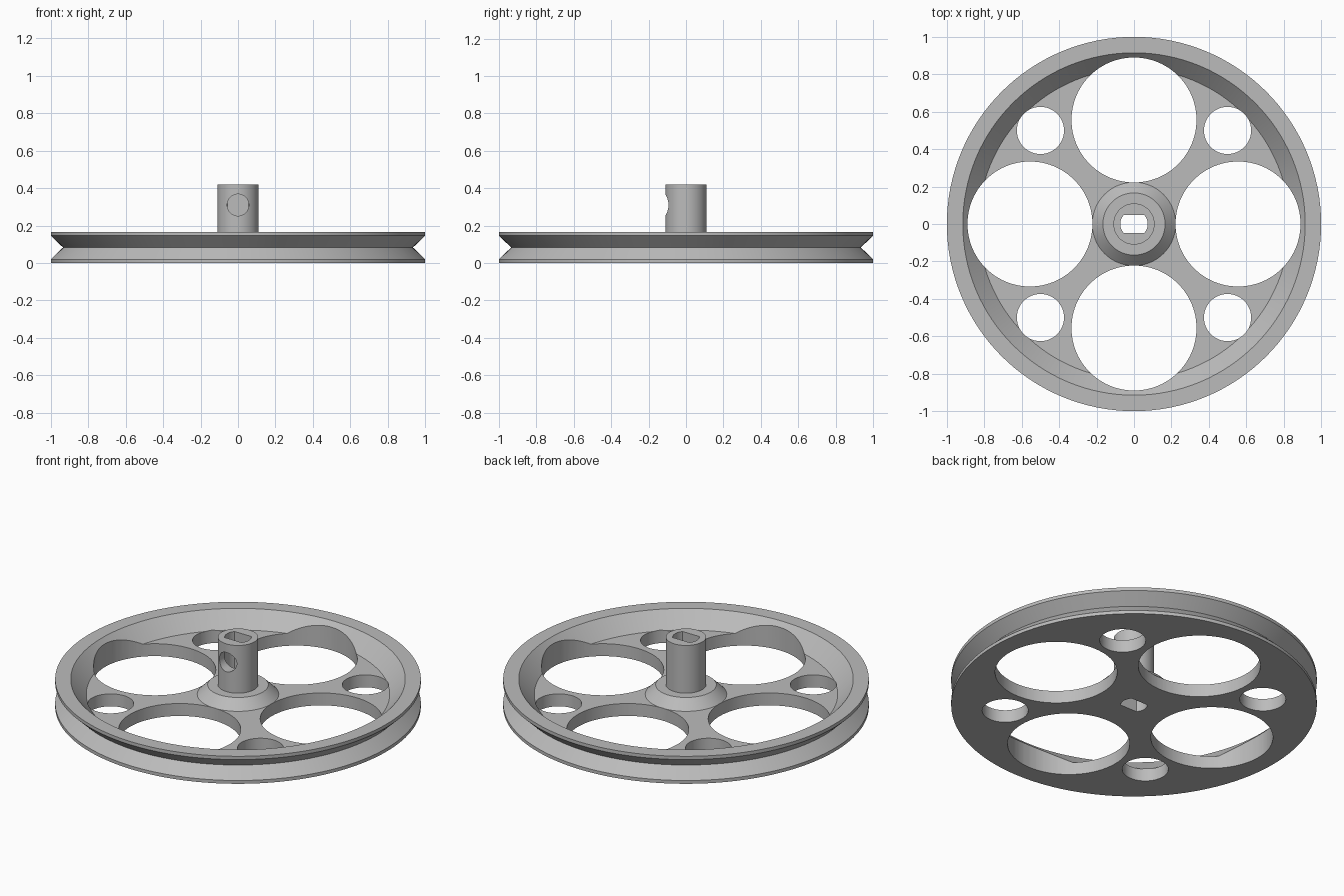
import bpy, bmesh, math
from math import cos, sin, pi

if "Cube" in bpy.data.objects:
    bpy.data.objects.remove(bpy.data.objects["Cube"], do_unlink=True)

grey = bpy.data.materials.new("light grey")
grey.use_nodes = True
colour = (0.5, 0.5, 0.5, 1)
grey.diffuse_color = colour
grey.node_tree.nodes["Principled BSDF"].inputs["Base Color"].default_value = colour


def make_object(name, bm):
    bmesh.ops.recalc_face_normals(bm, faces=bm.faces)
    mesh = bpy.data.meshes.new(name)
    bm.to_mesh(mesh)
    bm.free()
    mesh.materials.append(grey)
    obj = bpy.data.objects.new(name, mesh)
    bpy.context.collection.objects.link(obj)
    return obj


def lathe(name, profile, steps):
    """Revolve a profile that starts and ends on the z axis."""
    bm = bmesh.new()
    verts = [bm.verts.new((r, 0, z)) for r, z in profile]
    edges = [bm.edges.new(pair) for pair in zip(verts, verts[1:])]
    bmesh.ops.spin(bm, geom=verts + edges, cent=(0, 0, 0), axis=(0, 0, 1),
                   angle=2 * pi, steps=steps, use_merge=True)
    bmesh.ops.remove_doubles(bm, verts=bm.verts, dist=1e-5)
    return make_object(name, bm)


def prism(name, outline, low, high):
    """Extrude an outline straight up."""
    bm = bmesh.new()
    base = bm.faces.new([bm.verts.new((x, y, low)) for x, y in outline])
    top = bmesh.ops.extrude_face_region(bm, geom=[base])["geom"]
    bmesh.ops.translate(bm, vec=(0, 0, high - low),
                        verts=[v for v in top if isinstance(v, bmesh.types.BMVert)])
    return make_object(name, bm)


def circle(radius, steps, cx=0, cy=0):
    return [(cx + radius * cos(2 * pi * i / steps), cy + radius * sin(2 * pi * i / steps))
            for i in range(steps)]


def cut(target, cutter):
    mod = target.modifiers.new("cut", "BOOLEAN")
    mod.operation, mod.solver, mod.object = "DIFFERENCE", "EXACT", cutter
    bpy.context.view_layer.objects.active = target
    bpy.ops.object.modifier_apply(modifier=mod.name)
    bpy.data.objects.remove(cutter, do_unlink=True)


# Grooved rim, thin web, flared hub and post in one turned body
wheel = lathe("pulley_wheel", [
    (0, 0), (1, 0), (1, 0.02), (0.935, 0.083), (1, 0.146), (1, 0.166),
    (0.915, 0.166), (0.83, 0.075), (0.223, 0.075), (0.166, 0.132),
    (0.11, 0.132), (0.11, 0.42), (0, 0.42)], 128)

# Four large lightening holes, with four small ones between them
for i in range(4):
    a = i * pi / 2
    cut(wheel, prism("large_hole", circle(0.334, 96, 0.556 * cos(a), 0.556 * sin(a)), -0.1, 0.6))
    a += pi / 4
    cut(wheel, prism("small_hole", circle(0.126, 64, 0.707 * cos(a), 0.707 * sin(a)), -0.1, 0.6))

# Shaft bore with two flats
flat = 0.047
bore = [(x, max(-flat, min(flat, y))) for x, y in circle(0.073, 64) if abs(y) < flat]
corner = math.sqrt(0.073 ** 2 - flat ** 2)
bore += [(sx * corner, sy * flat) for sx in (-1, 1) for sy in (-1, 1)]
bore.sort(key=lambda p: math.atan2(p[1], p[0]))
cut(wheel, prism("shaft_bore", bore, -0.1, 0.6))

# Set screw hole through the front wall of the post
screw = prism("screw_hole", circle(0.058, 48), 0, 0.2)
screw.rotation_euler = (pi / 2, 0, 0)
screw.location = (0, 0, 0.31)
bpy.context.view_layer.update()
cut(wheel, screw)

bpy.ops.object.select_all(action="DESELECT")
wheel.select_set(True)
bpy.context.view_layer.objects.active = wheel
bpy.ops.object.shade_smooth_by_angle(angle=math.radians(25))
